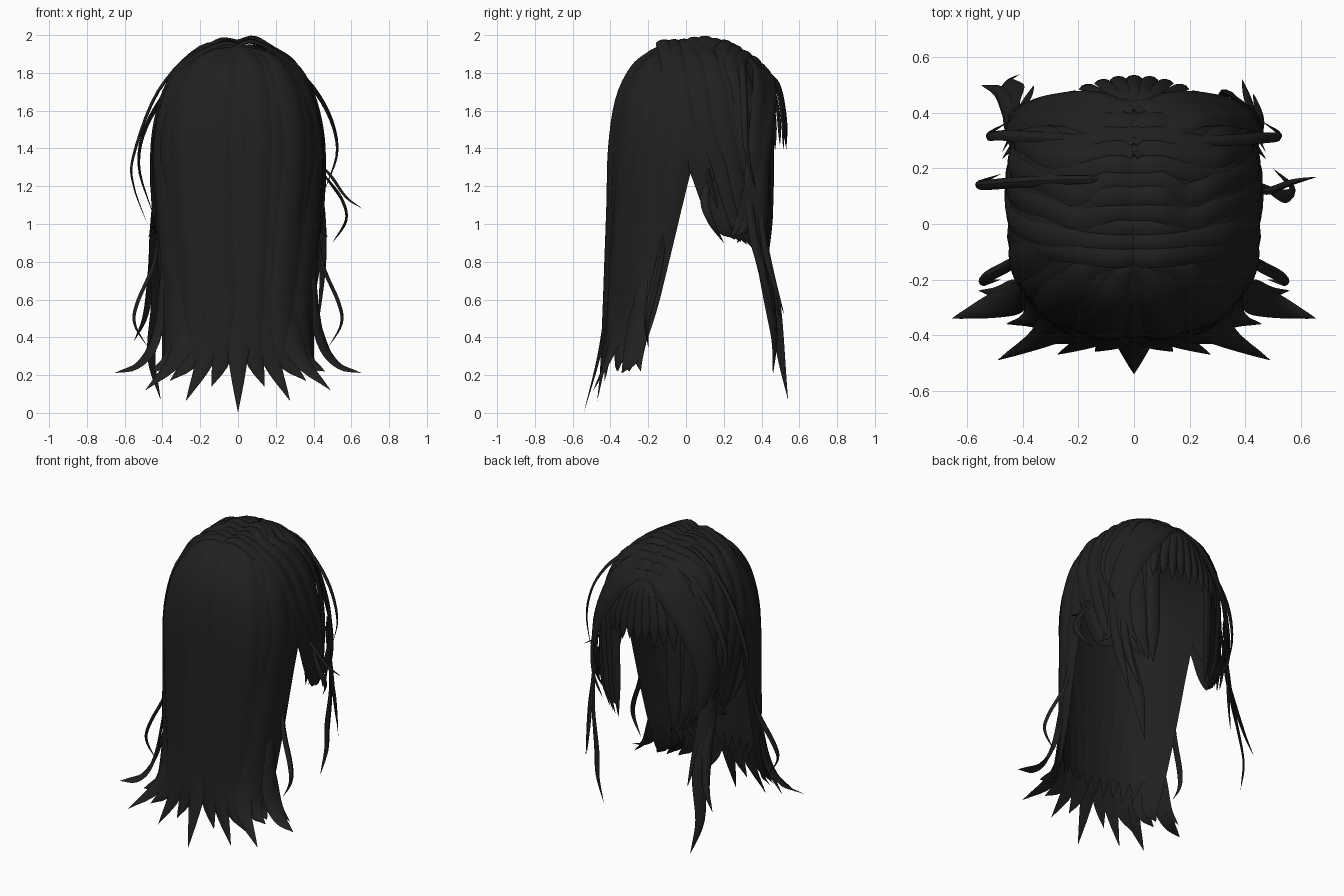
import bpy, bmesh, math, random
from mathutils import Vector

random.seed(4)
if "Cube" in bpy.data.objects:
    bpy.data.objects.remove(bpy.data.objects["Cube"], do_unlink=True)

hair = bpy.data.materials.new("soft black hair")
hair.use_nodes = True
COLOR = (0.0145, 0.0145, 0.015, 1)
hair.diffuse_color = COLOR
hair.node_tree.nodes["Principled BSDF"].inputs["Base Color"].default_value = COLOR
hair.node_tree.nodes["Principled BSDF"].inputs["Roughness"].default_value = 0.8

# Head volume: height, nape-side y, face-side y, half width
RINGS = [(0.0, -.43, .46, .425), (.6, -.415, .45, .42), (1.0, -.40, .45, .43),
         (1.4, -.39, .46, .44), (1.6, -.37, .45, .41), (1.75, -.32, .43, .352),
         (1.85, -.26, .38, .275), (1.93, -.15, .28, .16), (1.97, -.05, .15, .05)]
PART = [(-.15, 1.94), (0, 1.95), (.1, 1.965), (.2, 1.95), (.3, 1.91), (.4, 1.84), (.46, 1.77)]
# Rear edge of the side hair: height, y
REAR = [(.82, .37), (.87, .3), (.93, .225), (1.03, .165), (1.15, .115), (1.33, .05),
        (1.5, -.03), (1.7, -.07), (1.93, -.1)]


def lerp_table(table, key):
    """Linear look-up in rows sorted by their first value."""
    key = min(max(key, table[0][0]), table[-1][0])
    for a, b in zip(table, table[1:]):
        if key <= b[0]:
            f = (key - a[0]) / (b[0] - a[0])
            return [u + (v - u) * f for u, v in zip(a[1:], b[1:])]


def around(deg, z, off=0.0, power=2.5):
    """Point on the head by angle; 0 is -y, positive turns to +x, low hair gathers to the nape."""
    yb, yf, w = lerp_table(RINGS, z)
    gather = 1 - .4 * min(max((1.45 - z) / 1.2, 0), 1) if abs(deg) < 97 else 1
    a = math.radians(deg * gather)
    s, c = math.sin(a), -math.cos(a)
    r = (abs(s) ** power + abs(c) ** power) ** (-1 / power)
    return Vector(((w + off) * s * r, (yb + yf) / 2 + ((yf - yb) / 2 + off) * c * r,
                   z + off * max(0, z - 1.5)))


def flank(side, f, z, off=0.0, power=3.3):
    """Point on the side of the head; f runs from the rear edge to the face."""
    yb, yf, w = lerp_table(RINGS, z)
    rear = lerp_table(REAR, z)[0]
    y = rear + (yf * .97 - rear) * f
    yn = abs(y - (yb + yf) / 2) / ((yf - yb) / 2)
    x = (w + off) * (1 - min(yn, .97) ** power) ** (1 / power)
    return Vector((side * x, y + off * f, z + off * max(0, z - 1.5)))


def outward(p):
    x, y = p.x / .45, (p.y - .03) / .45
    soft = lambda v: math.copysign(abs(v) ** 1.7, v)
    return Vector((soft(x), soft(y), max(0, p.z - 1.45) * 1.9)).normalized()


def smooth_path(pts, steps):
    """Catmull-Rom curve through the points."""
    pts = [Vector(p) for p in pts]
    pts = [2 * pts[0] - pts[1]] + pts + [2 * pts[-1] - pts[-2]]
    out = []
    for i in range(1, len(pts) - 2):
        a, b, c, d = pts[i - 1:i + 3]
        for k in range(steps):
            t = k / steps
            out.append(.5 * (2 * b + (c - a) * t + (2 * a - 5 * b + 4 * c - d) * t * t
                             + (3 * b - a - 3 * c + d) * t ** 3))
    return out + [pts[-2]]


def finish(name, bm):
    bmesh.ops.remove_doubles(bm, verts=bm.verts, dist=1e-5)
    bmesh.ops.recalc_face_normals(bm, faces=bm.faces)
    mesh = bpy.data.meshes.new(name)
    bm.to_mesh(mesh)
    bm.free()
    mesh.materials.append(hair)
    ob = bpy.data.objects.new(name, mesh)
    bpy.context.collection.objects.link(ob)
    bpy.ops.object.select_all(action='DESELECT')
    ob.select_set(True)
    bpy.context.view_layer.objects.active = ob
    bpy.ops.object.shade_smooth_by_angle(angle=math.radians(35))


def lock(bm, pts, width, thick=.02, root=.25, taper=.55, steps=5):
    """Sweep a lens section along a path, narrowing to a pointed tip."""
    path = smooth_path(pts, steps)
    n, rows = len(path) - 1, []
    for i, p in enumerate(path):
        t = i / n
        tan = (path[min(i + 1, n)] - path[max(i - 1, 0)]).normalized()
        across = tan.cross(outward(p)).normalized()
        nrm = across.cross(tan).normalized()
        grow = root + (1 - root) * min(1, t / .3)
        shrink = 1 if t < taper else max(.01, 1 - ((t - taper) / (1 - taper)) ** 1.9)
        w, h = width * grow * shrink, thick * grow * shrink
        section = [(-1, -.2), (-.55, .7), (0, 1), (.55, .7), (1, -.2), (0, -.3)]
        rows.append([bm.verts.new(p + across * w * u + nrm * h * v) for u, v in section])
    for a, b in zip(rows, rows[1:]):
        for j in range(6):
            k = (j + 1) % 6
            bm.faces.new((a[j], a[k], b[k], b[j]))
    bm.faces.new(rows[0])
    bm.faces.new(rows[-1])


def sheet(name, point, bottom):
    """Under-layer that closes the gaps between the locks."""
    bm = bmesh.new()
    cols, rows = 14, 14
    grid = []
    for i in range(cols + 1):
        f = i / cols
        grid.append([bm.verts.new(point(f, 1.955 - (1.955 - bottom(f)) * (j / rows) ** 1.4))
                     for j in range(rows + 1)])
    for a, b in zip(grid, grid[1:]):
        for j in range(rows):
            bm.faces.new((a[j], a[j + 1], b[j + 1], b[j]))
    finish(name, bm)


sheet("back_underlayer", lambda f, z: around(-88 + 176 * f, z, -.008), lambda f: .45)
sheet("forehead_underlayer", lambda f, z: around(145 + 70 * f, z, -.012), lambda f: 1.6)

# Back curtain: locks fanning out from the crown to flared tips
bm = bmesh.new()
TIPS = [(0, .004, -.54), (.14, .14, -.46), (.275, .065, -.47), (.36, .17, -.43),
        (.49, .12, -.49), (.46, .22, -.36), (.43, .22, -.3)]
for i in range(-6, 7):
    deg, s = i * 13.7, (1 if i >= 0 else -1)
    tx, tz, ty = TIPS[abs(i)]
    off = .008 if i % 2 else -.002
    pts = [(0, -.14, 1.94)] + [around(deg, z, off) for z in (1.9, 1.82, 1.65, 1.4, 1.1, .8, .55)]
    low = around(deg, .3, off).lerp(Vector((s * tx, ty, .3)), .3)
    lock(bm, pts + [low, (s * tx, ty, tz)], .082, .02, .2, .74, 4)
# Fine inner tips between the large ones
for i in range(-5, 6):
    deg = (i + .5) * 13.7
    end = around(deg, .3 + .08 * random.random(), -.01)
    lock(bm, [around(deg, z, -.012) for z in (1.3, 1.0, .7, .5)] + [end], .05, .01, .3, .6, 4)
finish("back_curtain", bm)

for side, name in ((1, "left"), (-1, "right")):
    sheet(name + "_side_underlayer", lambda f, z: flank(side, f, z, -.008),
          lambda f: 1.28 - .4 * min(1, f * 2.2))

    # Side hair: draped from the parting, sweeping toward the face
    bm = bmesh.new()
    rise = .035 if side > 0 else .018
    for i in range(11):
        f = i / 10
        y0 = -.12 + .55 * f
        top = lerp_table(PART, y0)[0]
        off = .006 + .01 * (i % 2)
        zs = [z for z in (1.92, 1.85, 1.7, 1.5, 1.3, 1.12, .98) if z < top - .035]
        crest = rise * (1 - f) * (.6 if y0 < 0 else 1)
        pts = [(-side * .008, y0, top), (side * .09, y0, top + crest)]
        pts += [flank(side, f, z, off) for z in zs]
        lock(bm, pts + [flank(side, f, .93 - .13 * f, -.005)], .047, .013, .7, .74, 4)
    finish(name + "_side_hair", bm)

    # Curtain fringe curling round the cheek, every other tip flicked back
    bm = bmesh.new()
    for k in range(5):
        d = k * .04
        tail = [(.43, .36 - d * .5, 1.02), (.475, .27 - d * .3, .93)] if k % 2 else \
               [(.41, .41 - d * .4, 1.04), (.33 + d * .3, .43 - d, .9)]
        path = [(.0, .41 - d, 1.84 + d * .7), (.15 + d * .5, .46 - d * .5, 1.74 + d * .4),
                (.33 + d * .4, .44 - d * .4, 1.5), (.42 + d * .15, .40 - d * .3, 1.25)] + tail
        lock(bm, [(side * x, y, z) for x, y, z in path], .05, .015, .4, .62)
    finish(name + "_curtain_fringe", bm)

    # Flicked-out wisps at the nape
    bm = bmesh.new()
    for path, w in (([(.42, -.1, 1.05), (.44, -.14, .8), (.53, -.19, .58), (.545, -.21, .47),
                      (.48, -.2, .35)], .022),
                    ([(.4, -.22, .75), (.43, -.27, .42), (.52, -.3, .26), (.655, -.34, .21)], .055),
                    ([(.39, -.22, .65), (.43, -.23, .45), (.49, -.25, .3), (.56, -.24, .22)], .032)):
        lock(bm, [(side * x, y, z) for x, y, z in path], w, .014, .4, .4)
    finish(name + "_nape_wisps", bm)

# Long face-framing strands, different on each side
STRANDS = {
    "right": (([(-.42, .36, 1.35), (-.44, .37, 1.05), (-.44, .41, .8), (-.43, .47, .58),
                (-.46, .505, .3), (-.41, .54, .07)], .048),
              ([(-.43, .33, 1.3), (-.45, .35, 1.0), (-.46, .42, .75), (-.49, .48, .52),
                (-.55, .5, .38)], .03),
              ([(-.4, .38, 1.3), (-.41, .4, 1.0), (-.39, .44, .75), (-.36, .5, .5)], .03)),
    "left": (([(.42, .36, 1.35), (.43, .37, 1.05), (.41, .41, .8), (.36, .45, .55),
               (.34, .47, .38), (.3, .46, .2)], .045),
             ([(.43, .33, 1.3), (.45, .35, 1.0), (.45, .4, .78), (.43, .47, .5)], .03),
             ([(.4, .38, 1.3), (.42, .4, 1.0), (.41, .45, .75), (.39, .52, .52)], .025))}
for name, strands in STRANDS.items():
    bm = bmesh.new()
    for path, w in strands:
        lock(bm, path, w, .014, .4, .5)
    finish(name + "_face_strands", bm)

# Short straight bangs over the forehead
bm = bmesh.new()
for i in range(-4, 5):
    x = i * .055
    y = .53 - 1.2 * x * x
    lock(bm, [(x * .1, .41, 1.82), (x * .55, y - .045, 1.74), (x * .95, y - .01, 1.58),
              (x * 1.1, y, 1.39 + .025 * (i % 2))], .032, .012, .4, .75)
finish("bangs", bm)

# Loose arcs standing off the head
bm = bmesh.new()
for path, w in (([(-.02, .16, 1.95), (-.2, .16, 1.935), (-.42, .15, 1.7), (-.55, .14, 1.36),
                  (-.55, .15, 1.2), (-.48, .18, 1.0)], .02),
                ([(-.02, .3, 1.89), (-.25, .31, 1.84), (-.46, .32, 1.57), (-.525, .32, 1.32),
                  (-.45, .37, 1.05)], .022),
                ([(.02, .3, 1.89), (.27, .3, 1.84), (.45, .31, 1.64), (.525, .32, 1.4),
                  (.46, .37, 1.18)], .022),
                ([(.43, .12, 1.32), (.49, .12, 1.25), (.57, .15, 1.14), (.66, .17, 1.08)], .014),
                ([(.44, .15, 1.28), (.54, .1, 1.14), (.57, .13, 1.02), (.5, .2, .9)], .024)):
    lock(bm, path, w, .012, .3, .4)
finish("loose_wisps", bm)
